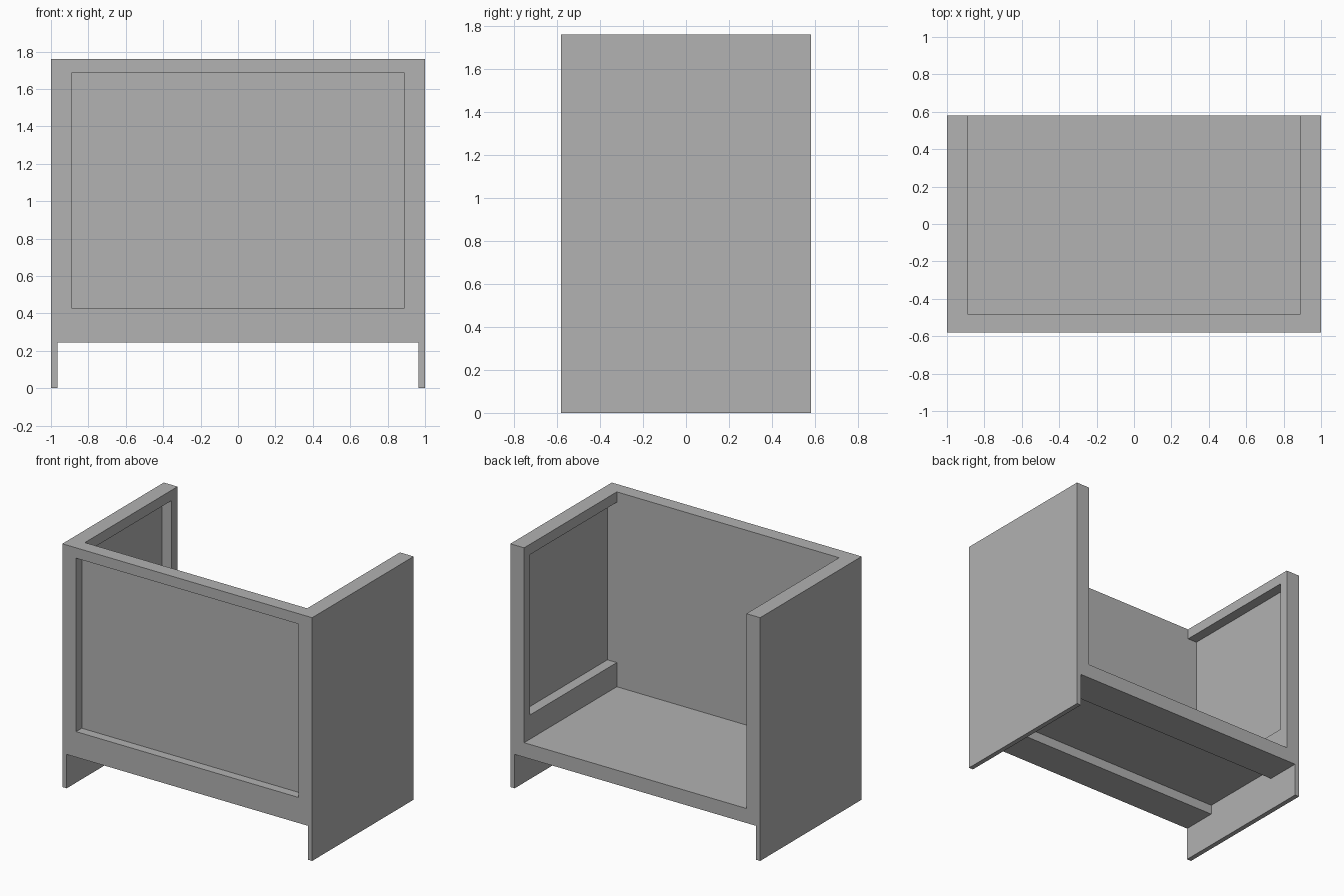
import bpy
import bmesh
from mathutils import Vector

default_cube = bpy.data.objects.get("Cube")
if default_cube:
    bpy.data.objects.remove(default_cube, do_unlink=True)

# Single plain grey finish
grey = bpy.data.materials.new("plain grey")
grey.use_nodes = True
colour = (0.445, 0.445, 0.445, 1)
grey.diffuse_color = colour
grey.node_tree.nodes["Principled BSDF"].inputs["Base Color"].default_value = colour

# Main dimensions
W, D, H = 1.0, 0.58, 1.76        # half width, half depth, height
SKIN = 0.035                     # thin panel thickness
IN_X, IN_Y = 0.89, -0.48         # inner faces of the thick walls
BASE, FLOOR = 0.245, 0.35        # underside and top of the floor
RAIL_TOP = 1.685                 # underside of the top rails
SKIN_X = W - SKIN


def board(name, x, y, z):
    """Box spanning the given (low, high) ranges."""
    bm = bmesh.new()
    bmesh.ops.create_cube(bm, size=1)
    spans = (x, y, z)
    size = Vector([hi - lo for lo, hi in spans])
    centre = Vector([(hi + lo) / 2 for lo, hi in spans])
    bmesh.ops.scale(bm, vec=size, verts=bm.verts)
    mesh = bpy.data.meshes.new(name)
    bm.to_mesh(mesh)
    bm.free()
    mesh.materials.append(grey)
    obj = bpy.data.objects.new(name, mesh)
    obj.location = centre
    bpy.context.collection.objects.link(obj)
    return obj


def pair(name, x, y, z):
    """Matching boards on both sides; x is given for the left (+x) side."""
    board("left_" + name, x, y, z)
    board("right_" + name, (-x[1], -x[0]), y, z)


# Side walls: thin outer panel down to the ground, framed on the inside
frame_x = (IN_X, SKIN_X)
stile_y = 0.51
lower_rail = 0.525
pair("side_panel", (SKIN_X, W), (-D, D), (0, H))
pair("side_bottom_rail", frame_x, (IN_Y, D), (FLOOR, lower_rail))
pair("side_top_rail", frame_x, (IN_Y, D), (RAIL_TOP, H))
pair("side_back_stile", frame_x, (stile_y, D), (lower_rail, RAIL_TOP))
pair("front_stile", frame_x, (-D, IN_Y), (FLOOR, H))

# Front wall: thin inner panel, framed on the outside
sill = 0.43
inner_x = (-IN_X, IN_X)
board("front_panel", inner_x, (IN_Y - SKIN, IN_Y), (sill, RAIL_TOP))
board("front_bottom_rail", inner_x, (-D, IN_Y), (FLOOR, sill))
board("front_top_rail", inner_x, (-D, IN_Y), (RAIL_TOP, H))

# Floor: thin panel carried on a front and a back beam
floor_x = (-SKIN_X, SKIN_X)
beam_y = 0.32
board("floor_panel", floor_x, (-D, D), (FLOOR - SKIN, FLOOR))
board("front_floor_beam", floor_x, (-D, -beam_y), (BASE, FLOOR - SKIN))
board("back_floor_beam", floor_x, (beam_y, D), (BASE, FLOOR - SKIN))
